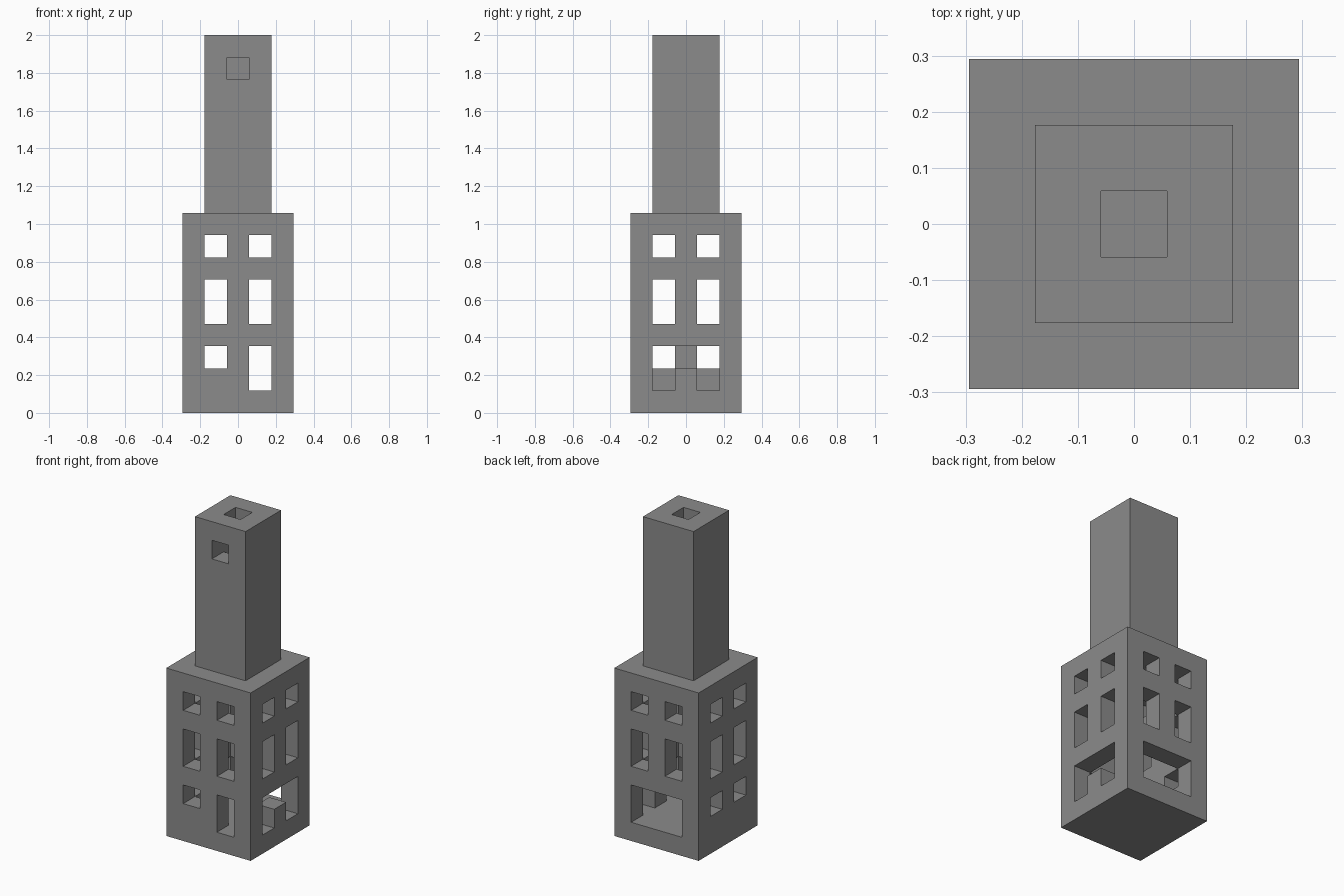
import bpy
import bmesh
from mathutils import Vector

U = 2 / 17          # one block of the building grid
OVER = 0.3          # how far cutters poke out of the surface they open

default = bpy.data.objects.get("Cube")
if default:
    bpy.data.objects.remove(default, do_unlink=True)

stone = bpy.data.materials.new("grey_stone")
stone.use_nodes = True
stone.diffuse_color = (0.26, 0.26, 0.26, 1)
stone.node_tree.nodes["Principled BSDF"].inputs["Base Color"].default_value = stone.diffuse_color


def box(name, lo, hi):
    """Box between two corners, in blocks, centred on x and y."""
    lo, hi = Vector(lo), Vector(hi)
    mesh = bpy.data.meshes.new(name)
    bm = bmesh.new()
    bmesh.ops.create_cube(bm, size=1)
    for v in bm.verts:
        v.co = Vector(((lo[i] + hi[i]) / 2 + v.co[i] * (hi[i] - lo[i])) * U for i in range(3))
    bm.to_mesh(mesh)
    bm.free()
    mesh.materials.append(stone)
    obj = bpy.data.objects.new(name, mesh)
    bpy.context.collection.objects.link(obj)
    return obj


def carve(obj, lo, hi):
    """Cut a box-shaped hole and keep the result as plain mesh."""
    cutter = box("cutter", lo, hi)
    cutter.hide_render = True
    mod = obj.modifiers.new("carve", 'BOOLEAN')
    mod.operation = 'DIFFERENCE'
    mod.solver = 'EXACT'
    mod.object = cutter
    bpy.context.view_layer.update()
    graph = bpy.context.evaluated_depsgraph_get()
    mesh = bpy.data.meshes.new_from_object(obj.evaluated_get(graph))
    obj.modifiers.clear()
    obj.data = mesh
    bpy.data.objects.remove(cutter, do_unlink=True)


def opening(obj, side, a, b, bottom, top):
    """Cut through one outer wall of the body, from a to b along that wall."""
    near, far = 1.5 - OVER, 2.5 + OVER
    spans = {
        "front": ((a, -far, bottom), (b, -near, top)),
        "back": ((a, near, bottom), (b, far, top)),
        "left": ((near, a, bottom), (far, b, top)),
        "right": ((-far, a, bottom), (-near, b, top)),
    }
    carve(obj, *spans[side])


# Main body: hollow block with a room inside
body = box("body", (-2.5, -2.5, 0), (2.5, 2.5, 9))
carve(body, (-1.5, -1.5, 1), (1.5, 1.5, 8))

# Two upper rows of paired windows on every side
for side in ("front", "back", "left", "right"):
    for a in (-1.5, 0.5):
        opening(body, side, a, a + 1, 4, 6)
        opening(body, side, a, a + 1, 7, 8)

# Ground floor: window and door in front, wide gate at the back
opening(body, "front", -1.5, -0.5, 2, 3)
opening(body, "front", 0.5, 1.5, 1, 3)
opening(body, "back", -1.5, 1.5, 1, 3)

# Ground floor sides: a pair of windows, and an arcade with a low counter
for a in (-1.5, 0.5):
    opening(body, "right", a, a + 1, 2, 3)
opening(body, "left", -1.5, 1.5, 1, 3)
counter = box("counter", (1.5, -0.5, 1), (2.5, 0.5, 2))

# Roof hole below the shaft
carve(body, (-0.5, -0.5, 8 - OVER), (0.5, 0.5, 9 + OVER))

# Tower with an open shaft and a small front window
tower = box("tower", (-1.5, -1.5, 9), (1.5, 1.5, 17))
carve(tower, (-0.5, -0.5, 9 - OVER), (0.5, 0.5, 17 + OVER))
carve(tower, (-0.5, -1.5 - OVER, 15), (0.5, -0.5 + OVER, 16))

# Flat faces with tidy topology
for obj in (body, tower, counter):
    bm = bmesh.new()
    bm.from_mesh(obj.data)
    bmesh.ops.remove_doubles(bm, verts=bm.verts, dist=0.0001)
    bmesh.ops.recalc_face_normals(bm, faces=bm.faces)
    bm.to_mesh(obj.data)
    bm.free()
    obj.data.name = obj.name
